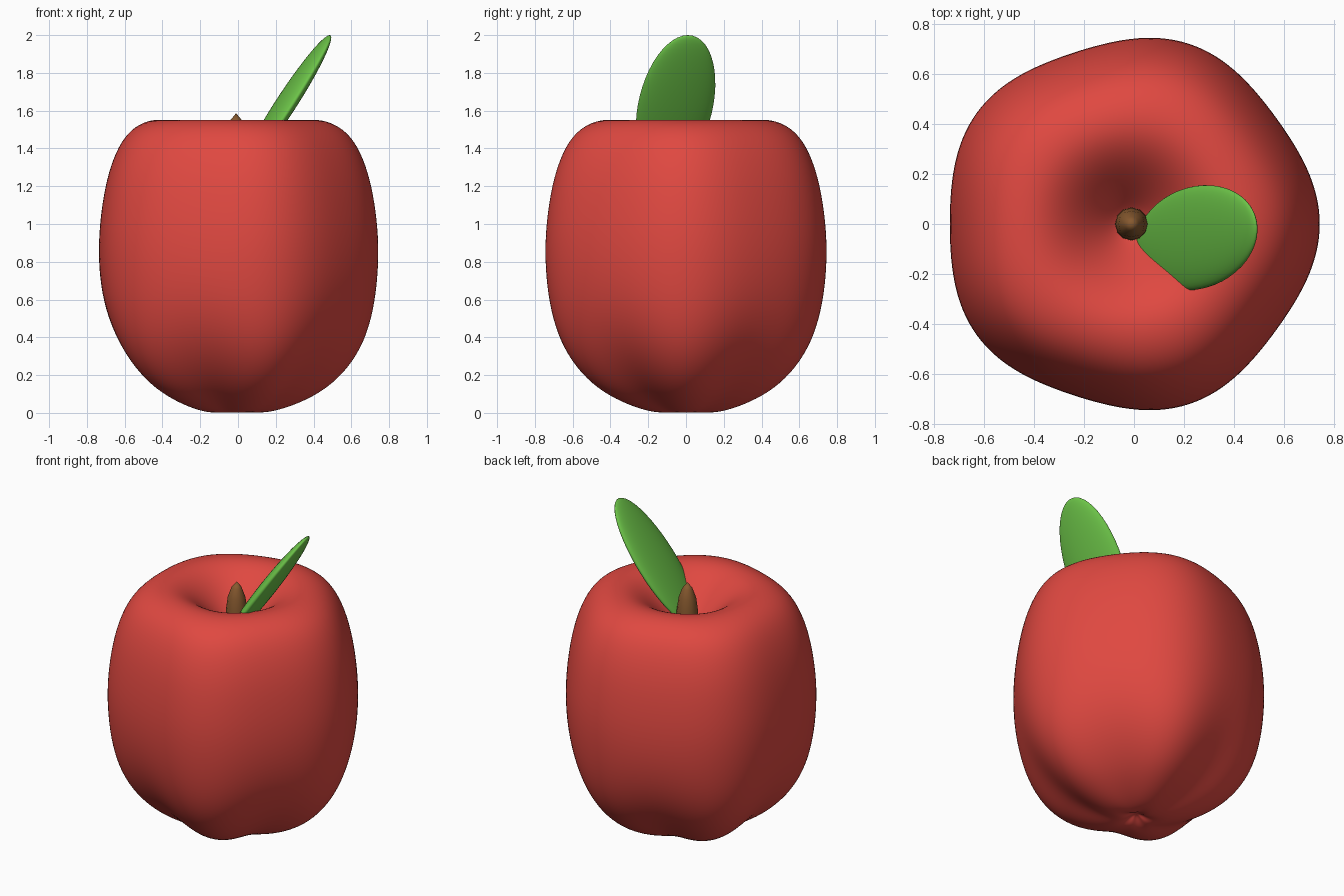
import bpy, bmesh, math
from mathutils import Matrix, Vector

cube = bpy.data.objects.get("Cube")
if cube:
    bpy.data.objects.remove(cube, do_unlink=True)


def material(name, color):
    mat = bpy.data.materials.new(name)
    mat.use_nodes = True
    mat.diffuse_color = (*color, 1)
    bsdf = next(n for n in mat.node_tree.nodes if n.type == "BSDF_PRINCIPLED")
    bsdf.inputs["Base Color"].default_value = (*color, 1)
    return mat


def finish(name, bm, mat, levels=0):
    bmesh.ops.recalc_face_normals(bm, faces=bm.faces)
    mesh = bpy.data.meshes.new(name)
    bm.to_mesh(mesh)
    bm.free()
    mesh.materials.append(mat)
    mesh.shade_smooth()
    obj = bpy.data.objects.new(name, mesh)
    bpy.context.collection.objects.link(obj)
    if levels:
        sub = obj.modifiers.new("Smooth", "SUBSURF")
        sub.levels = sub.render_levels = levels
    return obj


def lathe(profile, segments, lobe=lambda angle, r, z: 1.0):
    """Turn a profile of (radius, height) from bottom pole to top pole."""
    bm = bmesh.new()
    rings = []
    for r, z in profile[1:-1]:
        ring = []
        for i in range(segments):
            a = math.tau * i / segments
            s = r * lobe(a, r, z)
            ring.append(bm.verts.new((s * math.cos(a), s * math.sin(a), z)))
        rings.append(ring)
    bottom = bm.verts.new((0, 0, profile[0][1]))
    top = bm.verts.new((0, 0, profile[-1][1]))
    for i in range(segments):
        j = (i + 1) % segments
        for low, high in zip(rings, rings[1:]):
            bm.faces.new((low[i], low[j], high[j], high[i]))
        bm.faces.new((bottom, rings[0][j], rings[0][i]))
        bm.faces.new((top, rings[-1][i], rings[-1][j]))
    return bm


red = material("apple red", (0.74, 0.065, 0.052))
green = material("leaf green", (0.15, 0.55, 0.065))
brown = material("stem brown", (0.24, 0.10, 0.028))

AXIS_X = -0.015


# Five soft lobes, strongest near the base and gone inside the top hollow
def lobes(angle, r, z):
    base = max(0.0, 1 - z / 0.75)
    strength = 0.027 + 0.11 * base * base
    if z > 1.2 and r < 0.6:
        strength *= (r / 0.6) ** 2
    wave = math.cos(5 * angle)
    return 1 + strength * wave - 0.06 * base * base


body_profile = [
    (0, 0.04), (0.03, 0.035), (0.07, 0.01), (0.13, -0.002), (0.22, 0.015),
    (0.33, 0.055), (0.46, 0.125), (0.58, 0.24), (0.665, 0.38), (0.715, 0.54),
    (0.74, 0.72), (0.745, 0.9), (0.73, 1.07), (0.70, 1.24), (0.65, 1.385),
    (0.585, 1.485), (0.50, 1.54), (0.41, 1.557), (0.33, 1.54), (0.25, 1.49),
    (0.17, 1.41), (0.10, 1.33), (0.05, 1.28), (0, 1.27),
]
body = finish("apple_body", lathe(body_profile, 40, lobes), red, 2)
body.location.x = AXIS_X

# Stubby pointed stem standing in the hollow
stem_profile = [(0, 1.18), (0.05, 1.2), (0.066, 1.3), (0.064, 1.4),
                (0.052, 1.49), (0.03, 1.55), (0, 1.587)]
stem = finish("stem", lathe(stem_profile, 12), brown)
stem.location.x = AXIS_X + 0.005

# Leaf: a flattened sphere leaning out, its columns being thickness, width, length
bm = bmesh.new()
bmesh.ops.create_uvsphere(bm, u_segments=48, v_segments=24, radius=1)
axes = Matrix((Vector((0.055, 0, 0)), Vector((-0.035, 0.2, 0)),
               Vector((0.235, 0.065, 0.37)))).transposed()
bm.transform(Matrix.Translation((0.25, -0.055, 1.63)) @ axes.to_4x4())
finish("leaf", bm, green)
